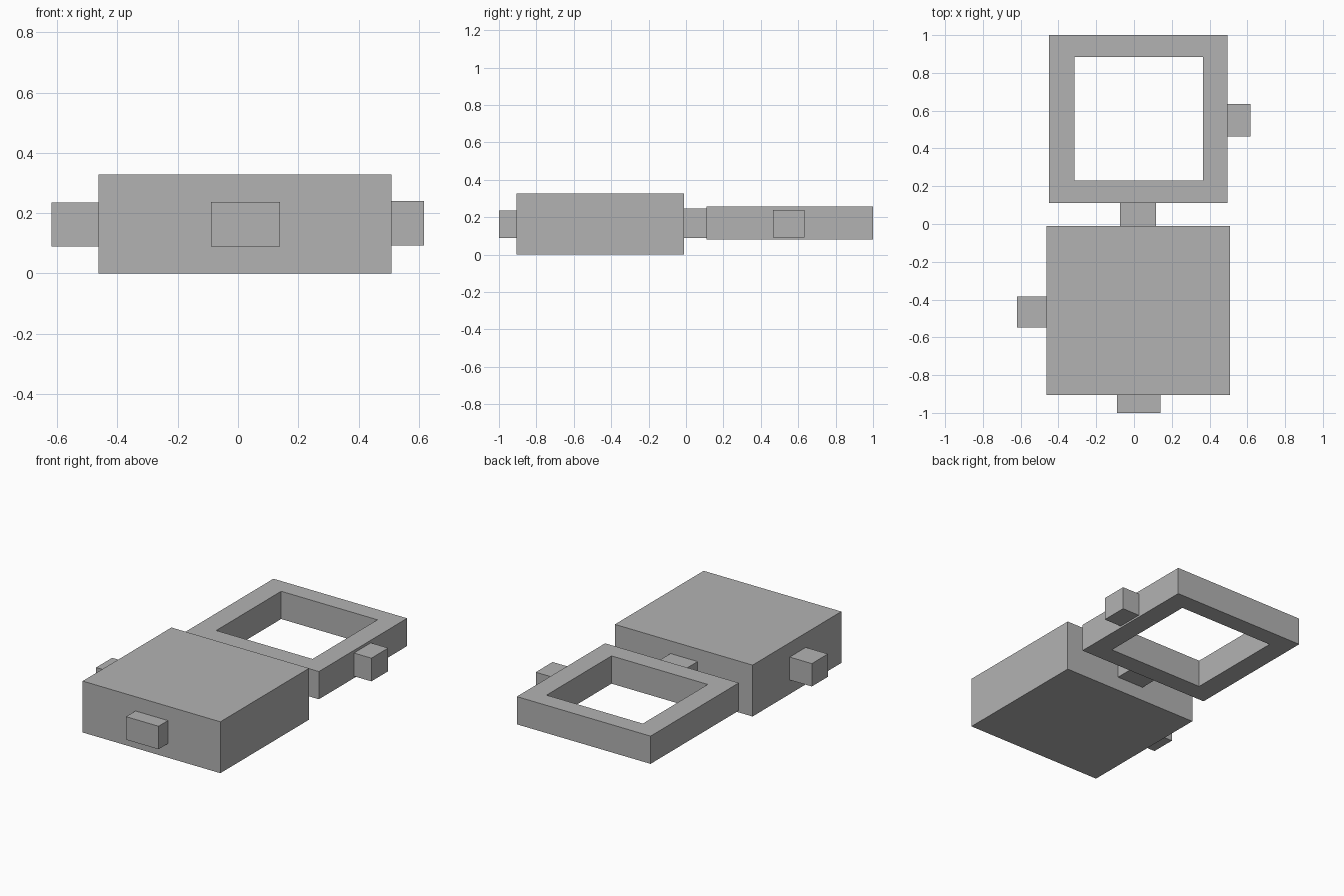
import bpy
import bmesh

cube = bpy.data.objects.get("Cube")
if cube:
    bpy.data.objects.remove(cube, do_unlink=True)

grey = bpy.data.materials.new("plain_grey")
grey.use_nodes = True
colour = (0.45, 0.45, 0.45, 1)
grey.diffuse_color = colour
grey.node_tree.nodes["Principled BSDF"].inputs["Base Color"].default_value = colour


def finish(name, bm):
    bmesh.ops.recalc_face_normals(bm, faces=bm.faces)
    mesh = bpy.data.meshes.new(name)
    bm.to_mesh(mesh)
    bm.free()
    mesh.materials.append(grey)
    obj = bpy.data.objects.new(name, mesh)
    bpy.context.collection.objects.link(obj)
    return obj


def box(name, x, y, z):
    """Box between the given (low, high) limits on each axis."""
    bm = bmesh.new()
    bmesh.ops.create_cube(bm, size=1)
    for v in bm.verts:
        v.co = [lim[0] if c < 0 else lim[1] for c, lim in zip(v.co, (x, y, z))]
    return finish(name, bm)


def frame(name, outer, inner, z):
    """Rectangular ring: four loops of corners joined in a closed cycle."""
    bm = bmesh.new()
    loops = []
    for (x, y), height in ((outer, z[0]), (outer, z[1]), (inner, z[1]), (inner, z[0])):
        corners = ((x[0], y[0]), (x[1], y[0]), (x[1], y[1]), (x[0], y[1]))
        loops.append([bm.verts.new((cx, cy, height)) for cx, cy in corners])
    for i in range(4):
        a, b = loops[i], loops[(i + 1) % 4]
        for j in range(4):
            k = (j + 1) % 4
            bm.faces.new((a[j], a[k], b[k], b[j]))
    return finish(name, bm)


# Solid block and open frame
box("solid_block", (-0.463, 0.509), (-0.905, -0.01), (0, 0.328))
frame("open_frame", ((-0.45, 0.494), (0.11, 1)),
      ((-0.315, 0.365), (0.23, 0.885)), (0.08, 0.257))

# Connector and protruding tabs
box("connector", (-0.075, 0.116), (-0.01, 0.11), (0.09, 0.247))
box("front_tab", (-0.09, 0.139), (-1, -0.905), (0.09, 0.237))
box("right_tab", (-0.619, -0.463), (-0.547, -0.385), (0.09, 0.236))
box("left_tab", (0.494, 0.617), (0.464, 0.634), (0.092, 0.24))
